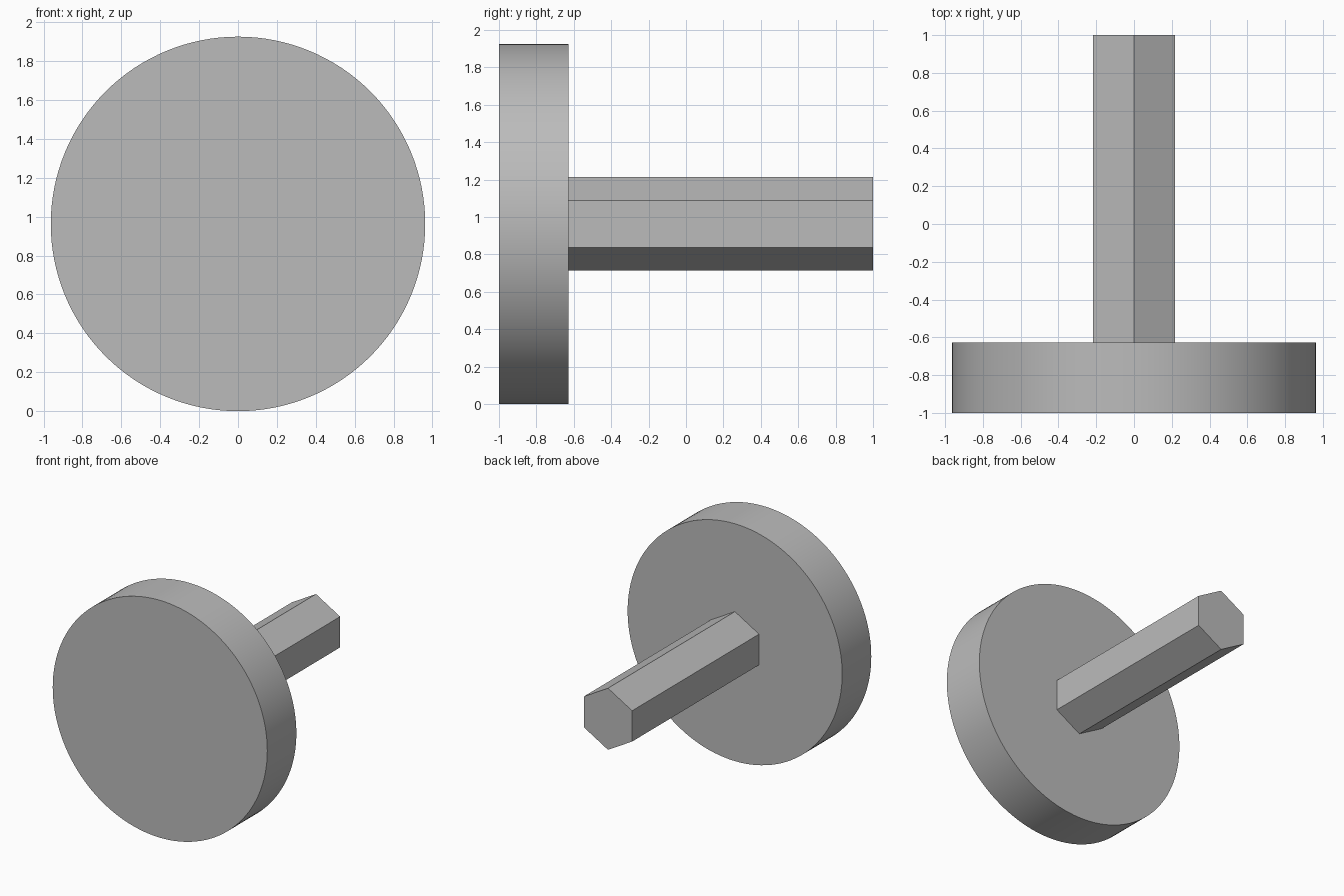
import bpy
import math

if "Cube" in bpy.data.objects:
    bpy.data.objects.remove(bpy.data.objects["Cube"], do_unlink=True)

RADIUS = 0.963      # disc radius, also the axis height
SEAM = -0.627       # y where the shaft meets the disc

grey = bpy.data.materials.new("plain grey")
grey.use_nodes = True
colour = (0.5, 0.5, 0.5, 1)
grey.diffuse_color = colour
grey.node_tree.nodes["Principled BSDF"].inputs["Base Color"].default_value = colour


def prism(name, sides, radius, y_front, y_back):
    """Closed prism lying along y, centred on the axis."""
    bpy.ops.mesh.primitive_cylinder_add(
        vertices=sides, radius=radius, depth=y_back - y_front,
        location=(0, (y_front + y_back) / 2, RADIUS),
        rotation=(math.pi / 2, 0, 0))
    obj = bpy.context.object
    obj.name = name
    obj.data.materials.append(grey)
    bpy.ops.object.transform_apply(location=False, rotation=True, scale=False)
    return obj


# Round disc with a smooth rim
prism("disc", 128, RADIUS, -1, SEAM)
bpy.ops.object.shade_smooth_by_angle(angle=math.radians(30))

# Hexagonal shaft, one edge pointing up
prism("hex_shaft", 6, 0.25, SEAM, 1)
